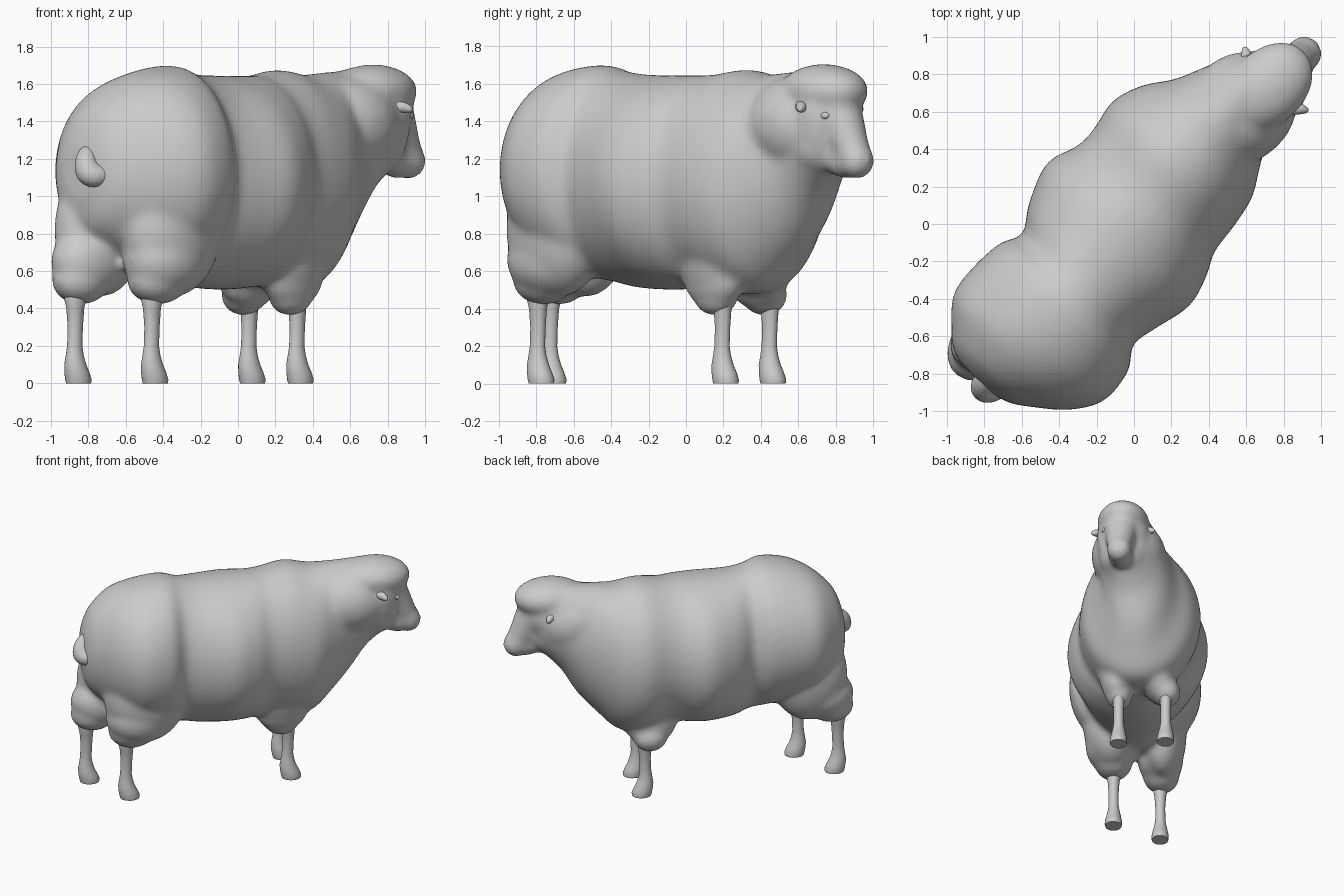
import bpy, bmesh, math
from mathutils import Matrix, Vector

# The sheep stands diagonally: build along local +x (nose), y = its left, then turn 45 degrees
TURN = math.radians(45)


def local(x, y):
    return (x + y) * math.sqrt(0.5), (y - x) * math.sqrt(0.5)


def finish(bm, name, voxel=0, smooth=0):
    bmesh.ops.recalc_face_normals(bm, faces=bm.faces)
    for f in bm.faces:
        f.smooth = True
    mesh = bpy.data.meshes.new(name)
    bm.to_mesh(mesh)
    bm.free()
    ob = bpy.data.objects.new(name, mesh)
    ob.rotation_euler.z = TURN
    bpy.context.collection.objects.link(ob)
    if voxel:
        m = ob.modifiers.new("merge", 'REMESH')
        m.mode = 'VOXEL'
        m.voxel_size = voxel
        m.use_smooth_shade = True
    if smooth:
        m = ob.modifiers.new("soften", 'SMOOTH')
        m.factor = 0.5
        m.iterations = smooth
    return ob


def loft(bm, rings):
    loops = [[bm.verts.new(p) for p in ring] for ring in rings]
    n = len(loops[0])
    for a, b in zip(loops, loops[1:]):
        for i in range(n):
            j = (i + 1) % n
            bm.faces.new((a[i], a[j], b[j], b[i]))
    bm.faces.new(loops[0])
    bm.faces.new(loops[-1])


def refine(rows, steps=5):
    # Catmull-Rom curve through every column of the section list
    rows = [Vector(r) for r in rows]
    out = []
    for i in range(len(rows) - 1):
        a, b, c, d = rows[max(i - 1, 0)], rows[i], rows[i + 1], rows[min(i + 2, len(rows) - 1)]
        for k in range(steps):
            t = k / steps
            out.append(0.5 * (2 * b + (c - a) * t + (2 * a - 5 * b + 4 * c - d) * t * t
                              + (3 * b - 3 * c + d - a) * t ** 3))
    return out + [rows[-1]]


def blob(bm, c, r, pitch=0):
    m = (Matrix.Translation(c) @ Matrix.Rotation(math.radians(pitch), 4, 'Y')
         @ Matrix.Diagonal((*r, 1)))
    bmesh.ops.create_icosphere(bm, subdivisions=4, radius=1, matrix=m)


def tube(bm, pts):
    # overlapping balls along a smooth path (x, y, z, radius), merged by the remesh
    for p in refine(pts, 6):
        blob(bm, p[:3], (p[3],) * 3)


# Fleece: cross-sections (along, centre to left, half width, top, bottom)
sections = [
    (-1.18, 0.02, 0.12, 1.26, 0.98), (-1.15, 0.01, 0.21, 1.37, 0.86),
    (-1.09, 0.00, 0.29, 1.48, 0.78), (-0.95, -0.02, 0.435, 1.60, 0.68),
    (-0.78, -0.055, 0.50, 1.67, 0.60), (-0.58, -0.05, 0.485, 1.70, 0.56),
    (-0.46, -0.035, 0.42, 1.67, 0.54), (-0.32, 0.0, 0.475, 1.65, 0.51),
    (-0.10, 0.02, 0.54, 1.645, 0.50), (0.08, 0.02, 0.49, 1.645, 0.51),
    (0.20, 0.05, 0.46, 1.65, 0.52), (0.38, 0.08, 0.465, 1.675, 0.48),
    (0.55, 0.075, 0.42, 1.65, 0.50), (0.70, 0.07, 0.325, 1.66, 0.64),
    (0.84, 0.075, 0.26, 1.67, 0.80), (0.96, 0.05, 0.235, 1.69, 0.99),
    (1.07, 0.02, 0.205, 1.67, 1.10), (1.15, 0.0, 0.16, 1.62, 1.17)]
bm = bmesh.new()
rings = []
for u, c, w, top, bot in refine(sections):
    rings.append([(u, c + w * math.cos(t), (top + bot) / 2 + (top - bot) / 2 * math.sin(t))
                  for t in (2 * math.pi * k / 48 for k in range(48))])
loft(bm, rings)
for x, y, z, r in [  # woolly thighs and their lower tufts
        (-0.74, -0.54, 0.82, (0.29, 0.18, 0.36)), (-0.36, -0.69, 0.82, (0.31, 0.22, 0.36)),
        (-0.79, -0.63, 0.65, (0.24, 0.175, 0.19)), (-0.39, -0.73, 0.66, (0.25, 0.20, 0.20)),
        (-0.84, -0.68, 0.55, (0.17, 0.14, 0.13)), (-0.43, -0.76, 0.55, (0.18, 0.145, 0.13)),
        # shoulders and their tufts
        (0.30, 0.13, 0.78, (0.24, 0.14, 0.34)), (0.10, 0.36, 0.74, (0.24, 0.15, 0.30)),
        (0.29, 0.15, 0.57, (0.20, 0.12, 0.17)), (0.06, 0.38, 0.57, (0.20, 0.13, 0.17)),
        (0.28, 0.16, 0.46, (0.13, 0.10, 0.10)), (0.03, 0.42, 0.47, (0.13, 0.11, 0.11))]:
    blob(bm, (*local(x, y), z), r)
# Woolly neck, crown, temples and cheeks
blob(bm, (0.84, 0.035, 1.38), (0.32, 0.285, 0.27))
blob(bm, (1.03, 0.01, 1.56), (0.27, 0.20, 0.145))
blob(bm, (1.04, 0.01, 1.43), (0.19, 0.205, 0.19))
blob(bm, (1.01, 0.01, 1.28), (0.19, 0.19, 0.18))
# Bare muzzle
tube(bm, [(1.10, 0, 1.50, 0.15), (1.18, 0, 1.38, 0.12), (1.25, 0, 1.25, 0.097),
          (1.285, 0, 1.188, 0.097)])
blob(bm, (1.18, 0, 1.19), (0.13, 0.09, 0.09), 20)
finish(bm, "fleece_and_head", 0.02, 14)

# Legs: (height, radius, forward shift)
profile = [(0, 0.066, 0.025), (0.02, 0.07, 0.024), (0.06, 0.066, 0.012), (0.10, 0.058, 0),
           (0.15, 0.047, -0.004), (0.20, 0.040, -0.004), (0.30, 0.040, 0),
           (0.40, 0.047, 0), (0.45, 0.058, 0), (0.55, 0.05, 0)]
for name, x, y in [("rear_left_leg", -0.87, -0.725), ("rear_right_leg", -0.46, -0.79),
                   ("front_left_leg", 0.06, 0.447), ("front_right_leg", 0.317, 0.195)]:
    cx, cy = local(x, y)
    bm = bmesh.new()
    loft(bm, [[(cx + s + r * 1.08 * math.cos(t), cy + r * 0.95 * math.sin(t), z)
               for t in (2 * math.pi * k / 24 for k in range(24))] for z, r, s in profile])
    ob = finish(bm, name)
    ob.data.set_sharp_from_angle(angle=math.radians(50))

# Curled tail
bm = bmesh.new()
tube(bm, [(*local(x, y), z, r) for x, y, z, r in
          [(-0.79, -0.80, 1.24, 0.05), (-0.81, -0.855, 1.19, 0.06), (-0.80, -0.885, 1.13, 0.068),
           (-0.76, -0.89, 1.11, 0.063), (-0.71, -0.875, 1.12, 0.05)]])
finish(bm, "tail", 0.012, 5)

# Small ears and eyes on both sides of the head
for side, s in (("left", 1), ("right", -1)):
    bm = bmesh.new()
    tube(bm, [(1.02, 0.01 + s * 0.16, 1.48, 0.035), (1.06, 0.01 + s * 0.20, 1.475, 0.03),
              (1.08, 0.01 + s * 0.228, 1.465, 0.02)])
    finish(bm, side + "_ear", 0.01, 4)
    bm = bmesh.new()
    blob(bm, (1.17, s * 0.12, 1.43), (0.03, 0.025, 0.022))
    finish(bm, side + "_eye")
